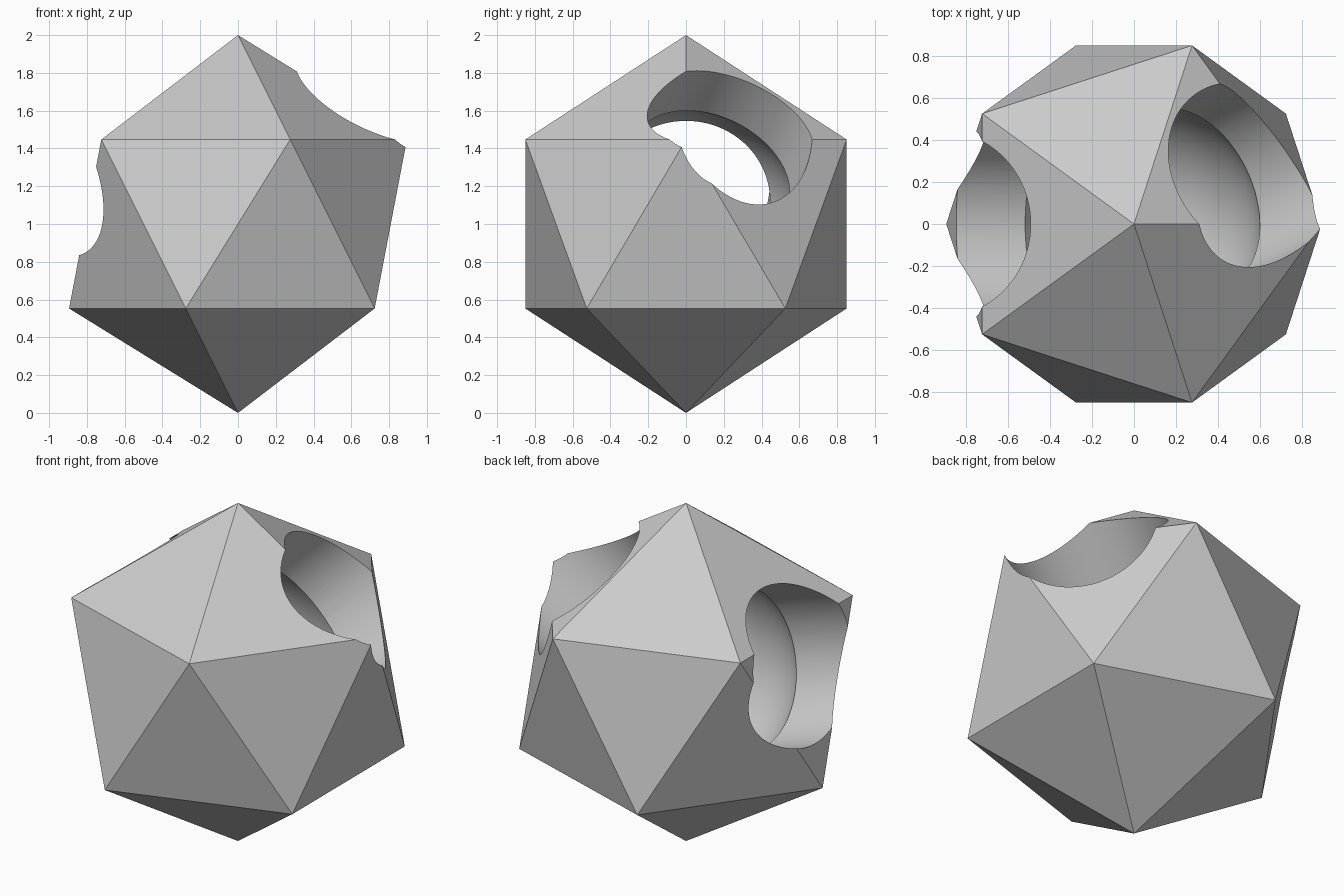
import bpy
import math
from mathutils import Vector

cube = bpy.data.objects.get("Cube")
if cube:
    bpy.data.objects.remove(cube, do_unlink=True)

CENTRE = Vector((0, 0, 1))
BORE_RADIUS = 0.445
CAVITY_RADIUS = 0.6

grey = bpy.data.materials.new("plain grey")
grey.use_nodes = True
colour = (0.6, 0.6, 0.6, 1)
grey.diffuse_color = colour
grey.node_tree.nodes["Principled BSDF"].inputs["Base Color"].default_value = colour


def finish(obj, name):
    obj.name = name
    obj.data.materials.append(grey)
    return obj


def bore(name, direction):
    """Round cutter running from inside the cavity outwards."""
    axis = Vector(direction).normalized()
    bpy.ops.mesh.primitive_cylinder_add(
        vertices=96, radius=BORE_RADIUS, depth=1.2, location=CENTRE + axis * 0.7,
        rotation=axis.to_track_quat("Z", "Y").to_euler())
    return finish(bpy.context.object, name)


# Twenty-sided body
bpy.ops.mesh.primitive_ico_sphere_add(subdivisions=1, radius=1, location=CENTRE)
body = finish(bpy.context.object, "hollow_body")

# Round cavity and the two openings leading into it
bpy.ops.mesh.primitive_uv_sphere_add(
    segments=96, ring_count=48, radius=CAVITY_RADIUS, location=CENTRE)
cutters = [
    finish(bpy.context.object, "cavity_cutter"),
    bore("side_bore_cutter", (-0.953, 0, 0.304)),
    bore("upper_bore_cutter", (0.687, 0.315, 0.654)),
]

# Cut the body, then drop the cutters
bpy.context.view_layer.objects.active = body
for cutter in cutters:
    cutter.hide_render = True
    cut = body.modifiers.new(cutter.name, "BOOLEAN")
    cut.operation = "DIFFERENCE"
    cut.solver = "EXACT"
    cut.object = cutter
    bpy.ops.object.modifier_apply(modifier=cut.name)
    bpy.data.objects.remove(cutter, do_unlink=True)

# Flat outside, smooth inside, crisp rims
bpy.ops.object.select_all(action="DESELECT")
body.select_set(True)
bpy.context.view_layer.objects.active = body
bpy.ops.object.shade_smooth_by_angle(angle=math.radians(25))
